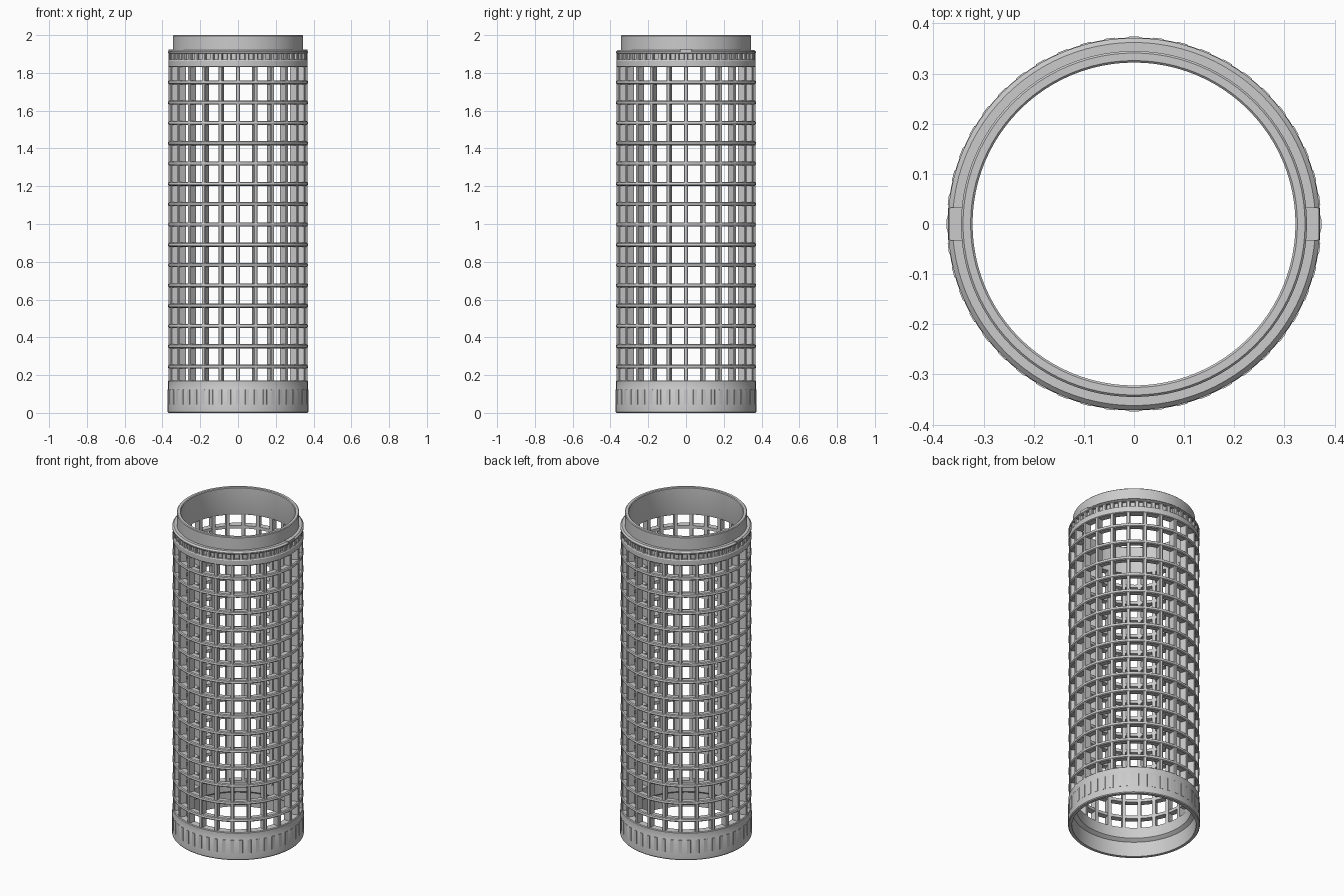
import bpy, math

if "Cube" in bpy.data.objects:
    bpy.data.objects.remove(bpy.data.objects["Cube"])

SEG = 96      # sides of every turned part
COLS = 24     # vertical bars


def finish(name, verts, faces, angle=30):
    me = bpy.data.meshes.new(name)
    me.from_pydata(verts, [], faces)
    ob = bpy.data.objects.new(name, me)
    bpy.context.collection.objects.link(ob)
    bpy.ops.object.select_all(action='DESELECT')
    ob.select_set(True)
    bpy.context.view_layer.objects.active = ob
    bpy.ops.object.mode_set(mode='EDIT')
    bpy.ops.mesh.select_all(action='SELECT')
    bpy.ops.mesh.normals_make_consistent(inside=False)
    bpy.ops.object.mode_set(mode='OBJECT')
    bpy.ops.object.shade_smooth_by_angle(angle=math.radians(angle))
    return ob


def lathe(name, profiles):
    """Turn closed (radius, z) profiles around the z axis."""
    verts, faces = [], []
    for prof in profiles:
        base, n = len(verts), len(prof)
        for s in range(SEG):
            a = 2 * math.pi * s / SEG
            verts += [(r * math.cos(a), r * math.sin(a), z) for r, z in prof]
        for s in range(SEG):
            t = (s + 1) % SEG
            for i in range(n):
                j = (i + 1) % n
                faces.append((base + s * n + i, base + t * n + i,
                              base + t * n + j, base + s * n + j))
    return finish(name, verts, faces)


def radial_bars(name, count, r0, r1, z0, z1, width, chamfer=0.003):
    """Upright bars with chamfered outer corners, repeated round the axis."""
    verts, faces = [], []
    w = width / 2
    section = [(r0, -w), (r1 - chamfer, -w), (r1, -w + chamfer),
               (r1, w - chamfer), (r1 - chamfer, w), (r0, w)]
    n = len(section)
    for k in range(count):
        a = 2 * math.pi * k / count
        c, s = math.cos(a), math.sin(a)
        base = len(verts)
        for z in (z0, z1):
            verts += [(r * c - t * s, r * s + t * c, z) for r, t in section]
        faces += [(base + i, base + (i + 1) % n, base + n + (i + 1) % n, base + n + i)
                  for i in range(n)]
        faces += [tuple(base + i for i in range(n)),
                  tuple(base + n + i for i in range(n))]
    return finish(name, verts, faces)


# Bottom band with a wider socket inside
lathe("bottom_socket", [[
    (0.350, 0.0), (0.368, 0.0), (0.372, 0.005), (0.372, 0.120), (0.370, 0.124),
    (0.370, 0.168), (0.366, 0.172), (0.325, 0.172), (0.325, 0.105),
    (0.338, 0.095), (0.346, 0.090)]])

# Shallow grip ribs on the bottom band
radial_bars("grip_ribs", 48, 0.360, 0.3735, 0.045, 0.125, 0.022, 0.001)

# Upright lattice bars
radial_bars("upright_bars", COLS, 0.325, 0.367, 0.165, 1.84, 0.020)

# Lattice hoops
hoops = []
for k in range(15):
    z = 0.245 + 0.1075 * k
    hoops.append([(0.330, z - 0.009), (0.363, z - 0.011), (0.369, z - 0.007),
                  (0.371, z), (0.369, z + 0.007), (0.363, z + 0.011),
                  (0.330, z + 0.009)])
lathe("hoops", hoops)

# Top band, bead groove, flange and the plug collar in one turned part
lathe("top_collar", [[
    (0.325, 1.830), (0.365, 1.830), (0.369, 1.834), (0.369, 1.864), (0.365, 1.870),
    (0.352, 1.870), (0.352, 1.902), (0.367, 1.902), (0.371, 1.906), (0.371, 1.912),
    (0.362, 1.921), (0.345, 1.921), (0.345, 1.996), (0.341, 2.0), (0.326, 2.0),
    (0.322, 1.996), (0.322, 1.840)]])

# Small blocks in the groove
radial_bars("groove_blocks", 48, 0.345, 0.367, 1.868, 1.904, 0.022)

# Two locating keys on the flange, left and right
radial_bars("locating_keys", 2, 0.342, 0.369, 1.908, 1.924, 0.065)
